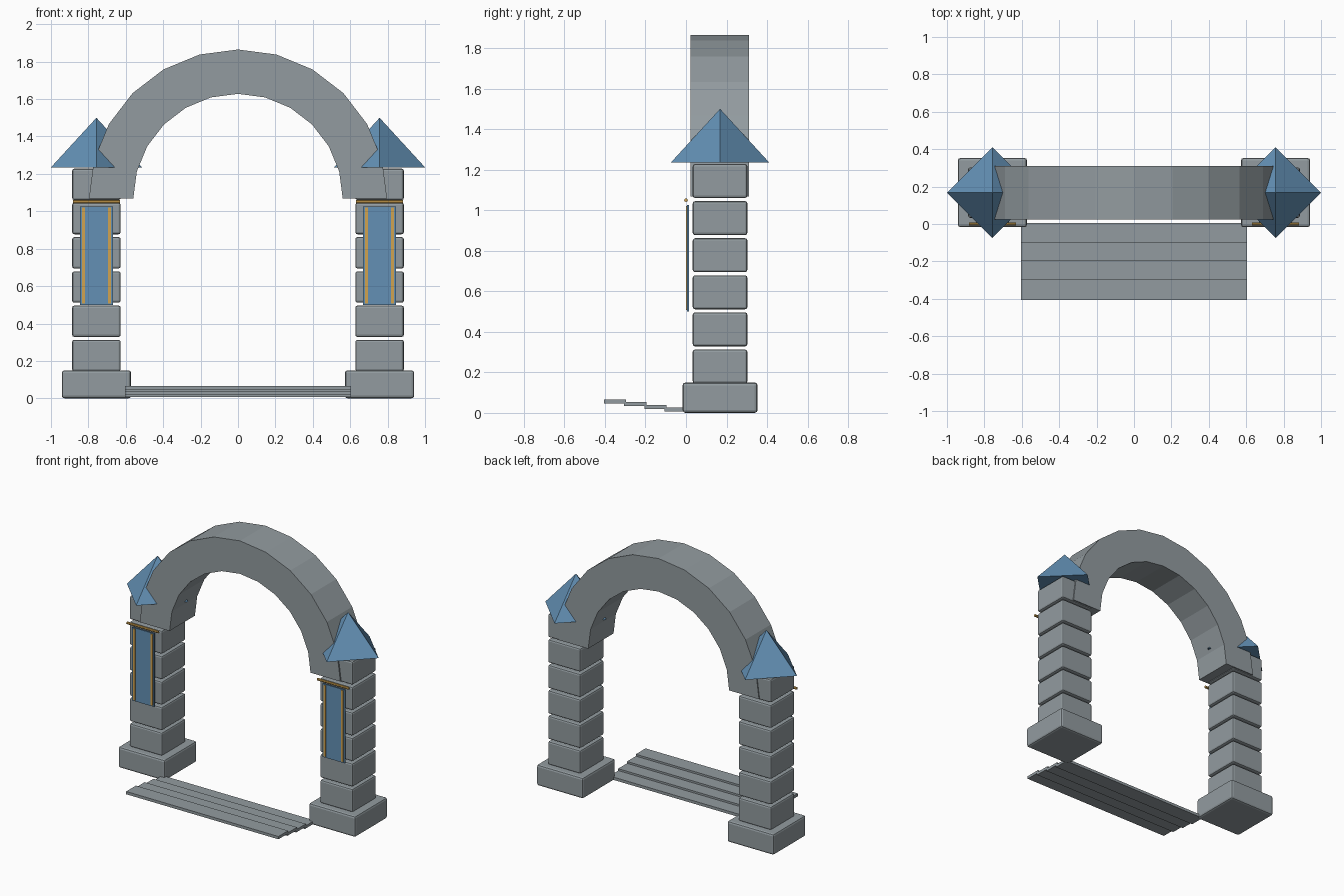
import bpy, bmesh, math
from mathutils import Matrix

if "Cube" in bpy.data.objects:
    bpy.data.objects.remove(bpy.data.objects["Cube"])


def material(name, rgb):
    m = bpy.data.materials.new(name)
    m.diffuse_color = (*rgb, 1)
    m.use_nodes = True
    m.node_tree.nodes["Principled BSDF"].inputs["Base Color"].default_value = m.diffuse_color
    return m


STONE = material("grey stone", (0.29, 0.33, 0.35))
BLUE = material("blue", (0.125, 0.28, 0.46))
GOLD = material("gold", (0.64, 0.37, 0.08))


def finish(bm, name, mat):
    bmesh.ops.recalc_face_normals(bm, faces=bm.faces)
    me = bpy.data.meshes.new(name)
    bm.to_mesh(me)
    bm.free()
    me.materials.append(mat)
    ob = bpy.data.objects.new(name, me)
    bpy.context.collection.objects.link(ob)
    return ob


def box(name, mat, x, y, z, bevel=0):
    """Box from (min, max) ranges, optionally with chamfered edges."""
    bm = bmesh.new()
    bmesh.ops.create_cube(bm, size=1)
    for v in bm.verts:
        v.co = [r[0] if c < 0 else r[1] for c, r in zip(v.co, (x, y, z))]
    ob = finish(bm, name, mat)
    if bevel:
        mod = ob.modifiers.new("soft edges", 'BEVEL')
        mod.width = bevel
        mod.segments = 2
    return ob


def around(c, half):
    return (c - half, c + half)


PX, PY = 0.757, 0.168      # pillar centre

for side, s in (("left", -1), ("right", 1)):
    cx = s * PX
    # plinth and stacked blocks
    box(f"{side}_plinth", STONE, around(cx, 0.185), around(PY, 0.185), (0, 0.15), 0.014)
    for i in range(6):
        z = 0.145 + 0.183 * i
        box(f"{side}_block_{i + 1}", STONE, around(cx, 0.13), around(PY, 0.135),
            (z, z + 0.168), 0.012)

    # pyramid cap, corners on the axes
    bm = bmesh.new()
    bmesh.ops.create_cone(bm, cap_ends=True, segments=4, radius1=0.243, radius2=0,
                          depth=0.265)
    bmesh.ops.remove_doubles(bm, verts=bm.verts, dist=1e-4)
    bmesh.ops.translate(bm, verts=bm.verts, vec=(cx, PY, 1.3675))
    finish(bm, f"{side}_pyramid_cap", BLUE)

    # hanging banner with gold trims and rod
    box(f"{side}_banner", BLUE, around(cx, 0.088), (0.005, 0.015), (0.5, 1.026))
    for k in (-1, 1):
        box(f"{side}_banner_trim", GOLD, around(cx + k * 0.07, 0.008),
            (0.001, 0.009), (0.508, 1.02))
    bm = bmesh.new()
    bmesh.ops.create_cone(bm, cap_ends=True, segments=8, radius1=0.009, radius2=0.009,
                          depth=0.25,
                          matrix=Matrix.Translation((cx, 0, 1.05))
                          @ Matrix.Rotation(math.pi / 2, 4, 'Y'))
    finish(bm, f"{side}_banner_rod", GOLD)

# half-round arch of twelve straight segments
bm = bmesh.new()
rings = []
for i in range(13):
    a = math.pi * i / 12
    rings.append([bm.verts.new((r * math.cos(a), y, 1.068 + r * math.sin(a)))
                  for r, y in ((0.56, 0.023), (0.797, 0.023), (0.797, 0.31), (0.56, 0.31))])
for a, b in zip(rings, rings[1:]):
    for j in range(4):
        k = (j + 1) % 4
        bm.faces.new((a[j], a[k], b[k], b[j]))
bm.faces.new(rings[0])
bm.faces.new(rings[-1])
finish(bm, "arch", STONE)

# thin overlapping steps, rising toward the front
for i in range(4):
    z = 0.006 + 0.0137 * i
    box(f"step_{i + 1}", STONE, (-0.605, 0.605), around(-0.05 - 0.1 * i, 0.055),
        (z, z + 0.02))
